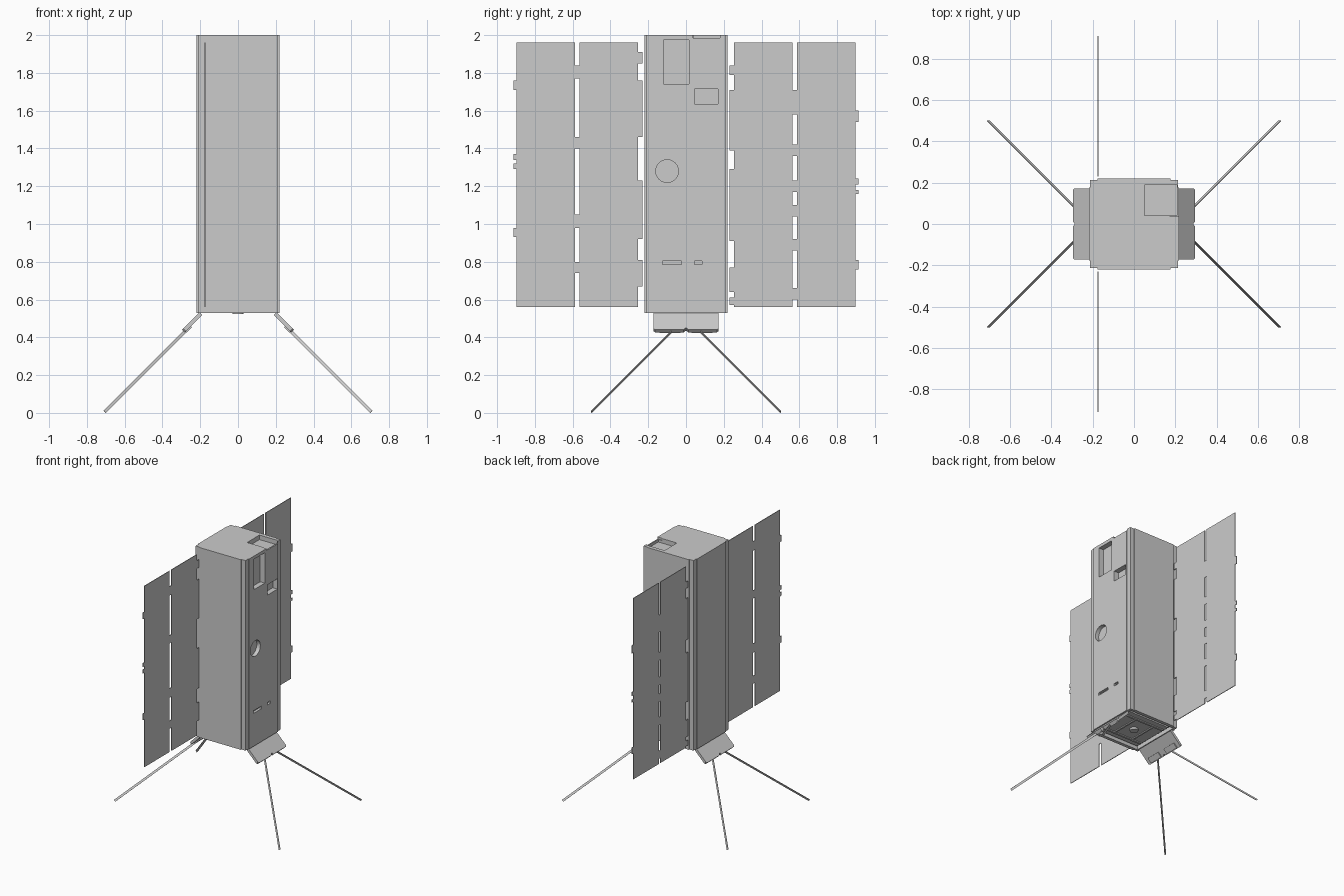
import bpy, bmesh, math
from mathutils import Matrix, Vector

cube = bpy.data.objects.get("Cube")
if cube:
    bpy.data.objects.remove(cube, do_unlink=True)

GREY = (0.6, 0.6, 0.6, 1)
mat = bpy.data.materials.new("plain_grey")
mat.use_nodes = True
mat.diffuse_color = GREY
mat.node_tree.nodes["Principled BSDF"].inputs["Base Color"].default_value = GREY


def finish(name, bm, matrix=None):
    if matrix:
        bm.transform(matrix)
    bmesh.ops.recalc_face_normals(bm, faces=bm.faces)
    mesh = bpy.data.meshes.new(name)
    bm.to_mesh(mesh)
    bm.free()
    mesh.materials.append(mat)
    ob = bpy.data.objects.new(name, mesh)
    bpy.context.collection.objects.link(ob)
    return ob


def box(name, lo, hi, matrix=None):
    lo, hi = Vector(lo), Vector(hi)
    bm = bmesh.new()
    bmesh.ops.create_cube(bm, size=1)
    place = Matrix.Translation((lo + hi) / 2) @ Matrix.Diagonal((*(hi - lo), 1))
    return finish(name, bm, matrix @ place if matrix else place)


def prism(name, outline, depth, matrix=None):
    bm = bmesh.new()
    face = bm.faces.new([bm.verts.new((x, y, 0)) for x, y in outline])
    new = bmesh.ops.extrude_face_region(bm, geom=[face])["geom"]
    verts = [v for v in new if isinstance(v, bmesh.types.BMVert)]
    bmesh.ops.translate(bm, verts=verts, vec=(0, 0, depth))
    return finish(name, bm, matrix)


def disc(name, radius, depth, matrix):
    bm = bmesh.new()
    bmesh.ops.create_cone(bm, cap_ends=True, segments=40, radius1=radius,
                          radius2=radius, depth=depth)
    return finish(name, bm, matrix)


def frame(x, y, z, origin):
    m = Matrix((x, y, z)).transposed().to_4x4()
    m.translation = origin
    return m


def cut(target, cutter):
    mod = target.modifiers.new("cut", 'BOOLEAN')
    mod.operation = 'DIFFERENCE'
    mod.solver = 'EXACT'
    mod.object = cutter
    bpy.context.view_layer.objects.active = target
    bpy.ops.object.modifier_apply(modifier=mod.name)
    bpy.data.objects.remove(cutter, do_unlink=True)


# Body: square tube with recessed corner rails
BASE, TOP = 0.53, 2.0
quarter = [(0.219, 0.178), (0.213, 0.178), (0.213, 0.213), (0.178, 0.213), (0.178, 0.22)]
outline = []
for sx, sy in ((1, 1), (-1, 1), (-1, -1), (1, -1)):
    pts = quarter if sx * sy > 0 else quarter[::-1]
    outline += [(sx * x, sy * y) for x, y in pts]
body = prism("body", outline, TOP - BASE, Matrix.Translation((0, 0, BASE)))

# Openings in the instrument side
for y0, y1, z0, z1, depth in ((-0.12, 0.015, 1.74, 1.975, 0.04),
                              (0.045, 0.17, 1.635, 1.715, 0.04),
                              (-0.125, -0.025, 0.785, 0.805, 0.02),
                              (0.045, 0.085, 0.785, 0.805, 0.02)):
    cut(body, box("cutter", (0.219 - depth, y0, z0), (0.3, y1, z1)))
cut(body, disc("cutter", 0.06, 0.08,
               Matrix.Translation((0.229, -0.1, 1.28)) @ Matrix.Rotation(math.pi / 2, 4, 'Y')))

# Top pocket with a shallow side notch
cut(body, box("cutter", (0.05, 0.04, 1.965), (0.209, 0.19, 2.1)))
cut(body, box("cutter", (0.175, 0.036, 1.985), (0.3, 0.18, 2.1)))

# Hollow underside with a circuit board and fittings
cut(body, box("cutter", (-0.195, -0.195, 0.4), (0.195, 0.195, 0.56)))
box("bottom_board", (-0.17, -0.17, 0.538), (0.17, 0.17, 0.55))
disc("bottom_boss", 0.03, 0.03, Matrix.Translation((0, 0, 0.538)))
for s in (-1, 1):
    box("bottom_bar", (-0.16, s * 0.12 - 0.008, 0.53), (0.16, s * 0.12 + 0.008, 0.545))
    box("bottom_cross_bar", (s * 0.08 - 0.006, -0.12, 0.53), (s * 0.08 + 0.006, 0.12, 0.545))
    box("board_support", (-0.175, s * 0.15 - 0.02, 0.545), (0.175, s * 0.15 + 0.02, 0.565))


# Fold-out solar panels with hinge tabs: spans are (low z, high z)
def panel_wing(name, sign, tabs, bridges, root):
    def plate(part, a, b, z0, z1):
        y0, y1 = sorted((sign * a, sign * b))
        box(name + part, (-0.178, y0, z0), (-0.173, y1, z1))
    plate("_outer_panel", 0.587, 0.897, 0.56, 1.96)
    plate("_inner_panel", 0.255, 0.565, 0.56, 1.96)
    for z0, z1 in tabs:
        plate("_edge_tab", 0.89, 0.912, z0, z1)
    for z0, z1 in bridges:
        plate("_hinge", 0.56, 0.592, z0, z1)
    for z0, z1 in root:
        plate("_root_hinge", 0.23, 0.26, z0, z1)


panel_wing("front", -1,
           ((1.71, 1.76), (1.34, 1.37), (1.29, 1.32), (0.93, 0.98)),
           ((1.77, 1.84), (1.4, 1.46), (0.98, 1.05), (0.74, 0.8)),
           ((1.85, 1.91), (1.46, 1.76), (0.92, 1.23), (0.67, 0.81)))
panel_wing("back", 1,
           ((1.54, 1.6), (1.21, 1.24), (1.16, 1.18), (0.76, 0.81)),
           ((1.58, 1.71), (1.36, 1.42), (1.17, 1.23), (1.04, 1.1), (0.86, 0.92), (0.6, 0.66)),
           ((1.79, 1.84), (1.39, 1.71), (0.91, 1.29), (0.64, 0.77), (0.57, 0.61)))

# Slanted antenna covers and tape antennas at the base
h = math.sqrt(0.5)
half = [(-0.005, 0.172), (0.118, 0.172), (0.127, 0.163), (0.127, 0.012), (0.115, 0.004)]
cover = half + [(u, -v) for u, v in reversed(half)]
for sx, side in ((1, "left"), (-1, "right")):
    slope, out = Vector((sx * h, 0, -h)), Vector((sx * h, 0, h))
    local = frame(slope, Vector((0, 1, 0)), out, Vector((sx * 0.207, 0, 0.53)) - out * 0.02)
    prism(side + "_antenna_cover", cover, 0.02, local)
    for sy in (-1, 1):
        y0, y1 = sorted((sy * 0.03, sy * 0.14))
        box(side + "_antenna_clamp", (0.08, y0, -0.008), (0.122, y1, 0.002), local)
        tip = Vector((sx * 0.706, sy * 0.5, 0.006))
        along = Vector((-sx, -sy, 1)).normalized()
        tape = frame(along, out, along.cross(out), tip)
        box(side + "_antenna", (0, -0.008, -0.002), (0.76, 0.008, 0.002), tape)
